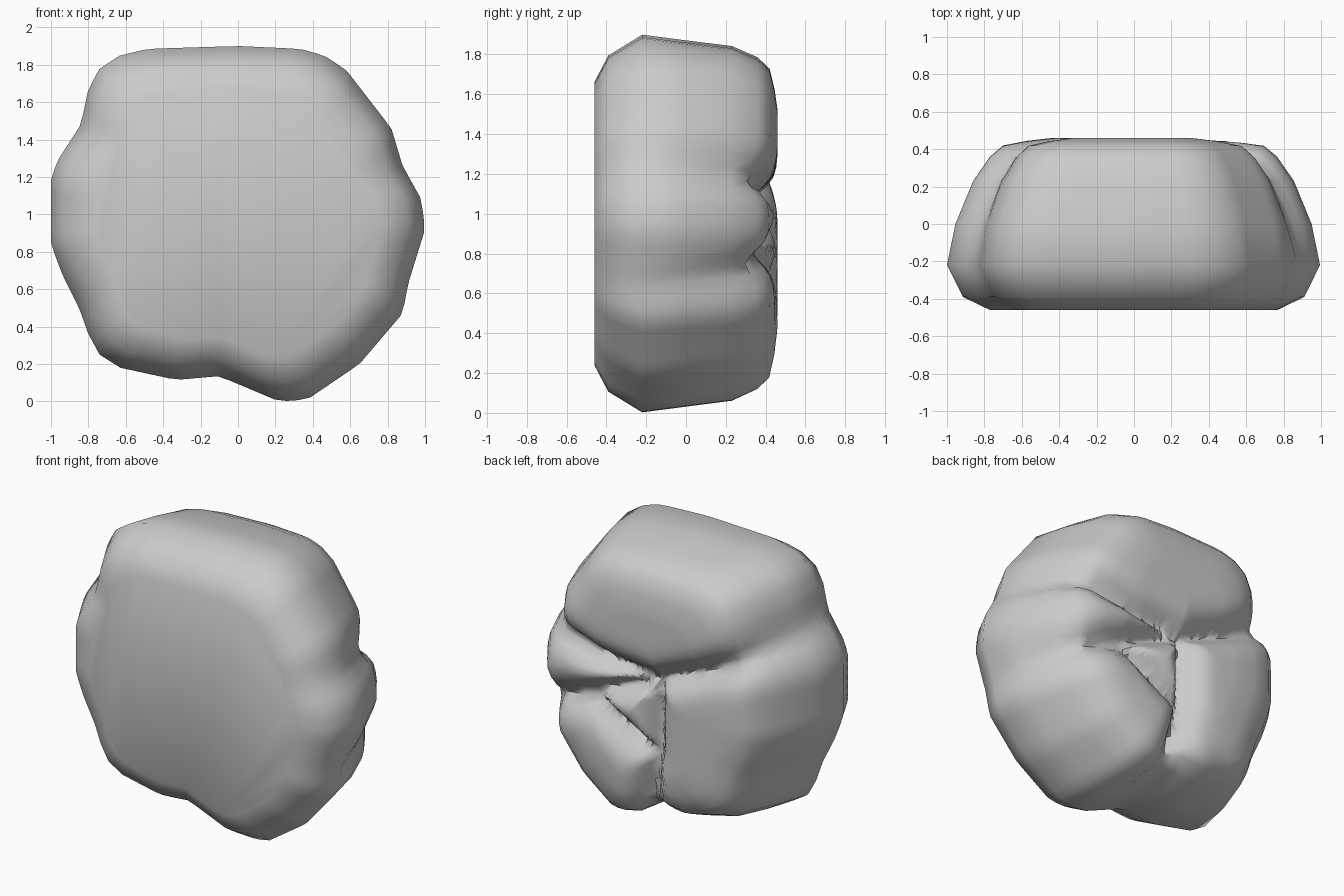
import bpy, bmesh, math
from mathutils import Vector

if "Cube" in bpy.data.objects:
    bpy.data.objects.remove(bpy.data.objects["Cube"])

CZ = 0.95     # height of the boulder's axis
N = 96        # points round each ring

# Widest silhouette of the boulder (x, z)
outline = [(-1, 1.18), (-1, .84), (-.94, .68), (-.85, .5), (-.8, .36), (-.74, .25),
           (-.63, .18), (-.33, .115), (-.1, .135), (.22, 0), (.37, .01), (.65, .2),
           (.88, .47), (.91, .63), (1, .92), (.98, 1.08), (.88, 1.26), (.82, 1.46),
           (.58, 1.77), (.46, 1.85), (.33, 1.885), (0, 1.9), (-.48, 1.885),
           (-.63, 1.85), (-.74, 1.78), (-.8, 1.67), (-.84, 1.48), (-.97, 1.28)]

# Cross-section from front to back: y, width factor, height factor
profile = [(-.46, .77, .75), (-.39, .915, .89), (-.22, 1, 1), (0, .955, .97),
           (.23, .86, .94), (.36, .77, .88), (.42, .70, .82), (.445, .57, .71), (.46, .44, .6)]

# Cracks that split the back into lobes (x, z)
cracks = [[(-.06, 1.06), (-.4, 1.2), (-.9, 1.44)],
          [(-.06, 1.06), (.3, 1.1), (.92, 1.25)],
          [(-.06, 1.06), (.45, .84), (1, .62)],
          [(.45, .84), (-.04, .55)],
          [(-.06, 1.06), (-.06, .6), (.04, .1)]]


def resample(points, count):
    """Even spacing along the closed outline, keeping its straight runs."""
    pts = [Vector(p) for p in points]
    segs = list(zip(pts, pts[1:] + pts[:1]))
    total = sum((b - a).length for a, b in segs)
    out, k, start = [], 0, 0.0
    for i in range(count):
        t = total * i / count
        while t > start + (segs[k][1] - segs[k][0]).length:
            start += (segs[k][1] - segs[k][0]).length
            k += 1
        a, b = segs[k]
        out.append(a.lerp(b, (t - start) / (b - a).length))
    return out


def crack_strength(x, z):
    """1 in the bottom of a crack, fading to 0 on the lobes."""
    p, best = Vector((x, z)), 9.0
    for line in cracks:
        for a, b in zip(line, line[1:]):
            a, b = Vector(a), Vector(b)
            t = max(0, min(1, (p - a).dot(b - a) / (b - a).length_squared))
            best = min(best, (p - a.lerp(b, t)).length)
    return math.exp(-(best / .075) ** 1.4)


rim = resample(outline, N)
bm = bmesh.new()


def ring(y, sx, sz):
    verts = []
    w = max(0, min(1, (y + .2) / .6))
    back = max(0, min(1, (y - .3) / .14))
    for p in rim:
        x, z = p.x * sx, (p.y - CZ) * sz
        g = crack_strength(x, z + CZ)
        s = 1 - .09 * g * w * (1 - .6 * back)
        verts.append(bm.verts.new((x * s, y - .15 * g * back, CZ + z * s)))
    return verts


# Sides, then the back cap shrinking in to the middle
rings = [ring(*p) for p in profile]
steps = 12
for i in range(1, steps):
    k = 1 - i / steps
    rings.append(ring(.46, .44 * k, .6 * k))
for a, b in zip(rings, rings[1:]):
    for i in range(N):
        j = (i + 1) % N
        bm.faces.new((a[i], a[j], b[j], b[i]))
tip = bm.verts.new((0, .46 - .15 * crack_strength(0, CZ), CZ))
for i in range(N):
    bm.faces.new((rings[-1][i], rings[-1][(i + 1) % N], tip))

# Flat front
bm.faces.new(rings[0])
bmesh.ops.recalc_face_normals(bm, faces=bm.faces[:])

mesh = bpy.data.meshes.new("boulder")
bm.to_mesh(mesh)
bm.free()
boulder = bpy.data.objects.new("boulder", mesh)
bpy.context.collection.objects.link(boulder)
bpy.context.view_layer.objects.active = boulder
boulder.select_set(True)
bpy.ops.object.shade_smooth_by_angle(angle=math.radians(60))
